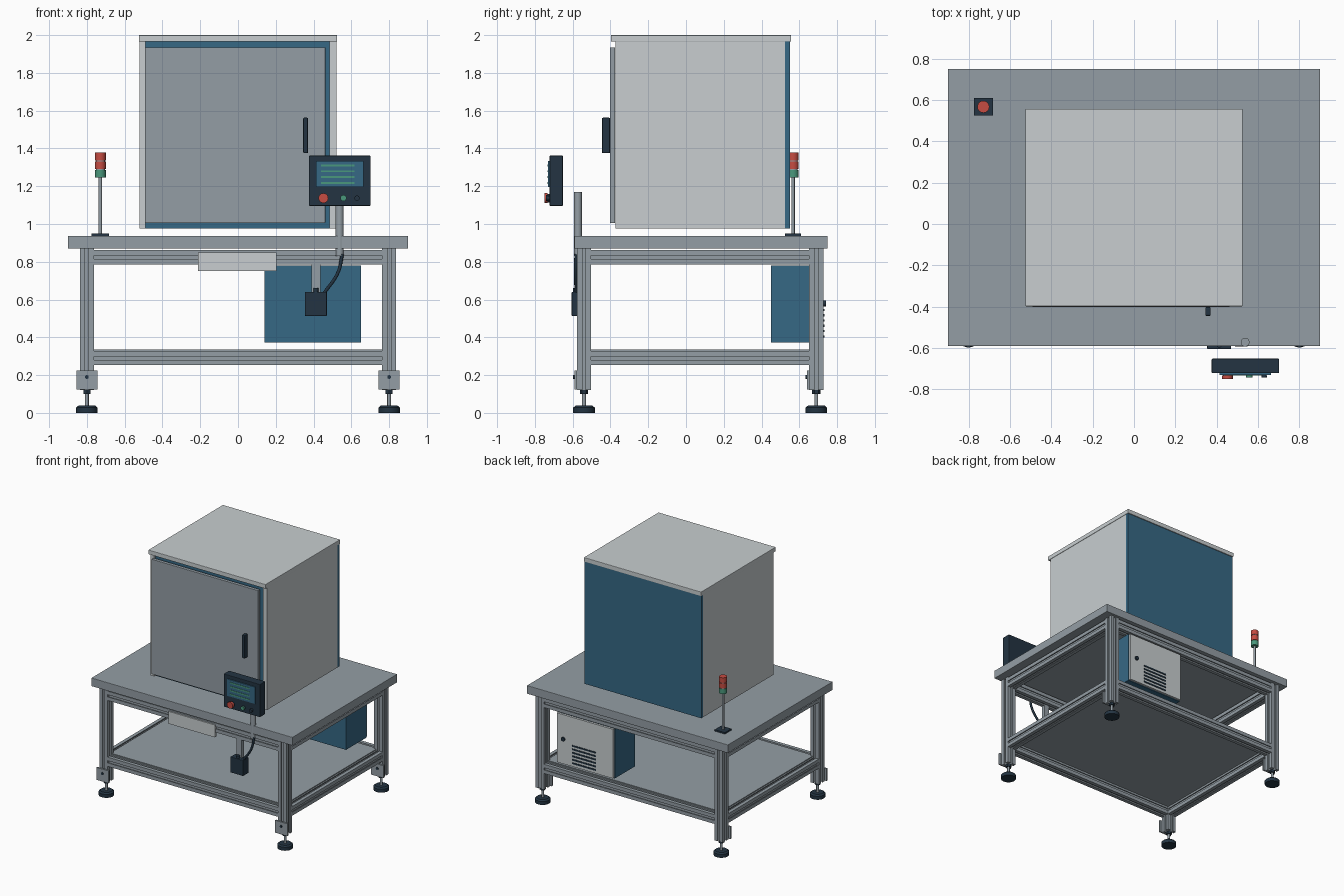
import bpy, bmesh, math
from mathutils import Vector, Matrix

if "Cube" in bpy.data.objects:
    bpy.data.objects.remove(bpy.data.objects["Cube"])


def material(name, r, g, b):
    m = bpy.data.materials.new(name)
    lin = [(c / 255 / 12.92) if c < 11 else ((c / 255 + 0.055) / 1.055) ** 2.4 for c in (r, g, b)]
    m.diffuse_color = (*lin, 1)
    m.use_nodes = True
    m.node_tree.nodes["Principled BSDF"].inputs["Base Color"].default_value = m.diffuse_color
    return m


LIGHT = material("light grey paint", 200, 206, 208)
METAL = material("grey metal", 148, 158, 165)
BLUE = material("blue paint", 54, 104, 133)
DARK = material("dark plastic", 35, 52, 66)
RED = material("red", 198, 76, 66)
GREEN = material("green", 74, 152, 124)


def finish(name, bm, mat, smooth=False):
    bmesh.ops.recalc_face_normals(bm, faces=bm.faces)
    me = bpy.data.meshes.new(name)
    bm.to_mesh(me)
    bm.free()
    me.materials.append(mat)
    ob = bpy.data.objects.new(name, me)
    bpy.context.collection.objects.link(ob)
    if smooth:
        bpy.ops.object.select_all(action='DESELECT')
        ob.select_set(True)
        bpy.context.view_layer.objects.active = ob
        bpy.ops.object.shade_smooth_by_angle(angle=math.radians(35))
    return ob


def box(name, mat, x, y, z, bevel=0):
    """Box from (min, max) ranges on each axis."""
    bm = bmesh.new()
    bmesh.ops.create_cube(bm, size=1)
    for v in bm.verts:
        v.co = Vector([(a + b) / 2 + c * (b - a) for (a, b), c in zip((x, y, z), v.co)])
    if bevel:
        bmesh.ops.bevel(bm, geom=bm.edges[:], offset=bevel, segments=2, affect='EDGES', profile=0.5)
    return finish(name, bm, mat)


def rod(name, mat, a, b, r, sides=28, r2=None):
    """Cylinder between two points."""
    a, b = Vector(a), Vector(b)
    bm = bmesh.new()
    bmesh.ops.create_cone(bm, cap_ends=True, segments=sides, radius1=r,
                          radius2=r if r2 is None else r2, depth=(b - a).length)
    rot = (b - a).to_track_quat('Z', 'Y').to_matrix().to_4x4()
    bm.transform(Matrix.Translation((a + b) / 2) @ rot)
    return finish(name, bm, mat, sides > 8)


def slotted_bar(name, a, b, h=0.0375):
    """Square extrusion with a T-slot along each of its four sides."""
    a, b = Vector(a), Vector(b)
    s, t, d1, d2 = 0.009, 0.016, 0.006, 0.016
    side = [(h, -h), (h, -s), (h - d1, -s), (h - d1, -t), (h - d2, -t),
            (h - d2, t), (h - d1, t), (h - d1, s), (h, s)]
    bm = bmesh.new()
    verts = []
    for k in range(4):
        turn = Matrix.Rotation(k * math.pi / 2, 3, 'Z')
        verts += [bm.verts.new(turn @ Vector((*p, 0))) for p in side]
    face = bm.faces.new(verts)
    top = bmesh.ops.extrude_face_region(bm, geom=[face])['geom']
    bmesh.ops.translate(bm, vec=(0, 0, (b - a).length),
                        verts=[v for v in top if isinstance(v, bmesh.types.BMVert)])
    rot = (b - a).to_track_quat('Z', 'Y').to_matrix().to_4x4()
    bm.transform(Matrix.Translation(a) @ rot)
    return finish(name, bm, METAL)


LX, YF, YB = 0.80, -0.54, 0.69   # leg centre lines

# Table top and lower shelf
box("table_top", METAL, (-0.9, 0.9), (-0.59, 0.75), (0.87, 0.937), 0.003)
box("lower_shelf", METAL, (-0.78, 0.78), (-0.52, 0.67), (0.315, 0.335))

# Legs with mounting plates and levelling feet
for sx, xn in ((-1, "left"), (1, "right")):
    x = sx * LX
    for y, yn in ((YF, "front"), (YB, "back")):
        n = f"{yn}_{xn}"
        slotted_bar(n + "_leg", (x, y, 0.12), (x, y, 0.87))
        box(n + "_foot_plate", METAL, (x - 0.055, x + 0.055), (y - 0.05, y - 0.0375), (0.125, 0.225))
        rod(n + "_plate_bolt", DARK, (x, y - 0.05, 0.19), (x, y - 0.057, 0.19), 0.01, 16)
        rod(n + "_foot_stem", METAL, (x, y, 0.02), (x, y, 0.13), 0.01, 16)
        rod(n + "_foot_nut", DARK, (x, y, 0.1), (x, y, 0.12), 0.022, 6)
        rod(n + "_foot_pad", DARK, (x, y, 0), (x, y, 0.028), 0.057, 32)
        rod(n + "_foot_pad_top", DARK, (x, y, 0.028), (x, y, 0.038), 0.057, 32, 0.045)

# Upper and lower frame rails
for z, zn in ((0.824, "upper"), (0.29, "lower")):
    for y, yn in ((YF, "front"), (YB, "back")):
        slotted_bar(f"{zn}_{yn}_rail", (-LX + 0.0375, y, z), (LX - 0.0375, y, z))
    for sx, xn in ((-1, "left"), (1, "right")):
        slotted_bar(f"{zn}_{xn}_rail", (sx * LX, YF + 0.0375, z), (sx * LX, YB - 0.0375, z))

# Machine enclosure
box("enclosure_core", BLUE, (-0.49, 0.485), (-0.355, 0.53), (0.975, 1.965))
box("enclosure_left_side", LIGHT, (-0.522, -0.49), (-0.373, 0.525), (0.975, 1.965))
box("enclosure_right_side", LIGHT, (0.485, 0.522), (-0.373, 0.525), (0.975, 1.965))
box("enclosure_back", BLUE, (-0.522, 0.522), (0.525, 0.55), (0.975, 1.965))
box("enclosure_lid", LIGHT, (-0.525, 0.525), (-0.398, 0.557), (1.965, 2.0), 0.003)
box("enclosure_door", METAL, (-0.492, 0.462), (-0.402, -0.375), (1.005, 1.935), 0.002)
box("door_handle", DARK, (0.345, 0.371), (-0.445, -0.402), (1.375, 1.563), 0.006)

# Operator panel on its post
rod("panel_post", METAL, (0.538, -0.572, 0.83), (0.538, -0.572, 1.17), 0.021)
box("panel_housing", DARK, (0.376, 0.702), (-0.722, -0.652), (1.096, 1.362), 0.004)
box("panel_screen", BLUE, (0.414, 0.664), (-0.73, -0.721), (1.197, 1.333))
for i in range(4):
    z = 1.310 - i * 0.031
    box(f"screen_line_{i + 1}", GREEN, (0.44, 0.616), (-0.733, -0.729), (z - 0.005, z + 0.005))
for n, m, x, r, y in (("stop_button", RED, 0.452, 0.026, -0.75),
                      ("start_button", GREEN, 0.558, 0.016, -0.742),
                      ("reset_button", DARK, 0.63, 0.014, -0.742)):
    rod(n + "_collar", DARK, (x, -0.72, 1.137), (x, -0.732, 1.137), r * 0.85)
    rod(n, m, (x, -0.732, 1.137), (x, y, 1.137), r)

# Junction box, its hanger and cable
box("junction_hanger", METAL, (0.39, 0.436), (-0.575, -0.545), (0.63, 0.80))
box("junction_box", DARK, (0.354, 0.47), (-0.605, -0.535), (0.513, 0.64), 0.004)
rod("cable_gland", DARK, (0.412, -0.585, 0.635), (0.412, -0.585, 0.66), 0.013, 16)
curve = bpy.data.curves.new("cable", 'CURVE')
curve.dimensions = '3D'
curve.bevel_depth = 0.009
curve.bevel_resolution = 3
curve.use_fill_caps = True
spline = curve.splines.new('BEZIER')
path = [(0.552, -0.582, 0.84), (0.53, -0.585, 0.745), (0.455, -0.58, 0.632)]
spline.bezier_points.add(len(path) - 1)
for p, co in zip(spline.bezier_points, path):
    p.co = co
    p.handle_left_type = p.handle_right_type = 'AUTO'
curve.materials.append(DARK)
bpy.context.collection.objects.link(bpy.data.objects.new("cable", curve))

# Light plate under the table front
box("front_tray", LIGHT, (-0.212, 0.205), (-0.588, -0.565), (0.75, 0.85))

# Electrical cabinet at the back with lock and vents
box("electrical_cabinet", BLUE, (0.14, 0.652), (0.45, 0.71), (0.372, 0.78))
box("electrical_cabinet_door", LIGHT, (0.145, 0.647), (0.71, 0.728), (0.377, 0.775))
rod("cabinet_lock", DARK, (0.587, 0.727, 0.58), (0.587, 0.74, 0.58), 0.016, 20)
for i in range(6):
    z = 0.405 + i * 0.028
    box(f"cabinet_vent_{i + 1}", DARK, (0.295, 0.51), (0.727, 0.732), (z - 0.006, z + 0.006))

# Signal tower
SX, SY = -0.729, 0.567
box("signal_base", DARK, (SX - 0.046, SX + 0.046), (SY - 0.042, SY + 0.042), (0.937, 0.949))
rod("signal_pole", METAL, (SX, SY, 0.945), (SX, SY, 1.25), 0.009, 16)
rod("signal_core", METAL, (SX, SY, 1.247), (SX, SY, 1.36), 0.024)
for n, m, z in (("green", GREEN, 1.245), ("lower_red", RED, 1.29), ("upper_red", RED, 1.337)):
    rod(f"signal_{n}_lamp", m, (SX, SY, z), (SX, SY, z + 0.041), 0.029)
